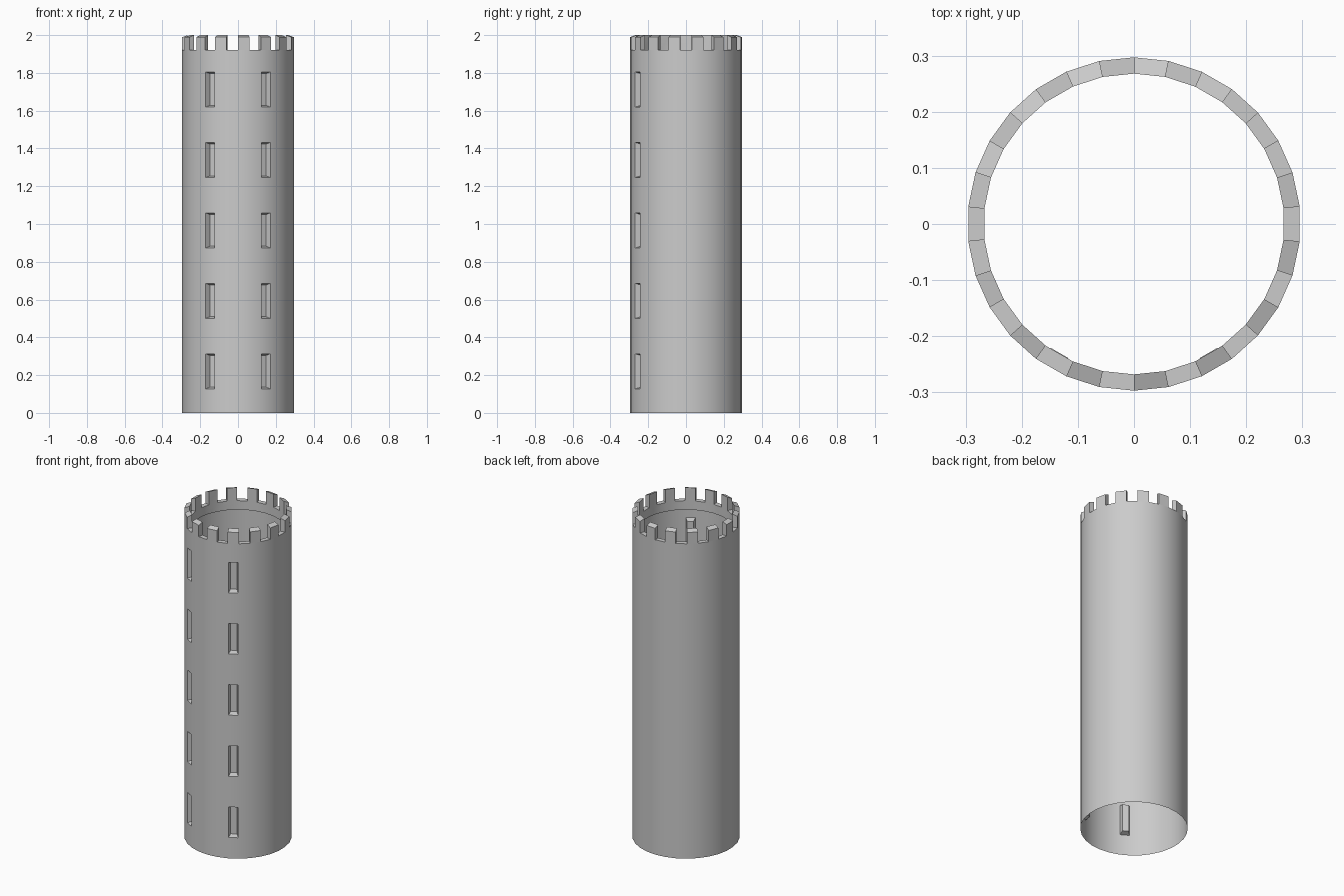
import bpy
import bmesh
from math import cos, sin, radians

if "Cube" in bpy.data.objects:
    bpy.data.objects.remove(bpy.data.objects["Cube"])

SIDES = 30
R_OUT, R_IN = 0.297, 0.268
RIM, TOP = 1.92, 2.0

stone = bpy.data.materials.new("grey stone")
stone.use_nodes = True
stone.diffuse_color = (0.6, 0.6, 0.6, 1)
stone.node_tree.nodes["Principled BSDF"].inputs["Base Color"].default_value = (0.6, 0.6, 0.6, 1)


def point(bm, i, r, z):
    a = radians(-90 + i * 360 / SIDES)
    return bm.verts.new((r * cos(a), r * sin(a), z))


def strip(bm, i, profile):
    """Sweep a (radius, height) profile across one side of the tower."""
    faces = []
    for (r0, z0), (r1, z1) in zip(profile, profile[1:]):
        faces.append(bm.faces.new([point(bm, i, r0, z0), point(bm, i + 1, r0, z0),
                                   point(bm, i + 1, r1, z1), point(bm, i, r1, z1)]))
    return faces


def finish(bm, name):
    mesh = bpy.data.meshes.new(name)
    bm.to_mesh(mesh)
    bm.free()
    mesh.materials.append(stone)
    obj = bpy.data.objects.new(name, mesh)
    bpy.context.collection.objects.link(obj)
    bpy.ops.object.select_all(action='DESELECT')
    obj.select_set(True)
    bpy.context.view_layer.objects.active = obj
    bpy.ops.object.shade_smooth_by_angle(angle=radians(30))


# Open cylindrical wall with two columns of recessed arrow slits
bm = bmesh.new()
levels = [0]
for k in range(5):
    mid = 0.22 + 0.373 * k
    levels += [mid - 0.097, mid + 0.097]
levels.append(RIM)
slits = []
for i in range(SIDES):
    faces = strip(bm, i, [(R_OUT, z) for z in levels])
    if i in (2, SIDES - 3):
        slits += faces[1::2]
bmesh.ops.remove_doubles(bm, verts=bm.verts, dist=0.0005)
bmesh.ops.inset_individual(bm, faces=slits, thickness=0.006)
bmesh.ops.inset_individual(bm, faces=slits, thickness=0.013, depth=-0.03)
finish(bm, "tower_wall")

# Thick rim with alternating merlons, their tops sloping outwards
bm = bmesh.new()
for i in range(SIDES):
    strip(bm, i, [(R_IN, RIM), (R_IN, 1.865), (R_OUT, 1.865)])
    if i % 2:
        strip(bm, i, [(R_OUT, RIM), (R_IN, RIM)])
        continue
    section = [(R_IN, RIM), (R_OUT, RIM), (R_OUT, TOP - 0.011), (R_IN, TOP)]
    strip(bm, i, section[1:] + section[:1])
    bm.faces.new([point(bm, i, r, z) for r, z in section])
    bm.faces.new([point(bm, i + 1, r, z) for r, z in reversed(section)])
bmesh.ops.remove_doubles(bm, verts=bm.verts, dist=0.0005)
finish(bm, "battlement")
